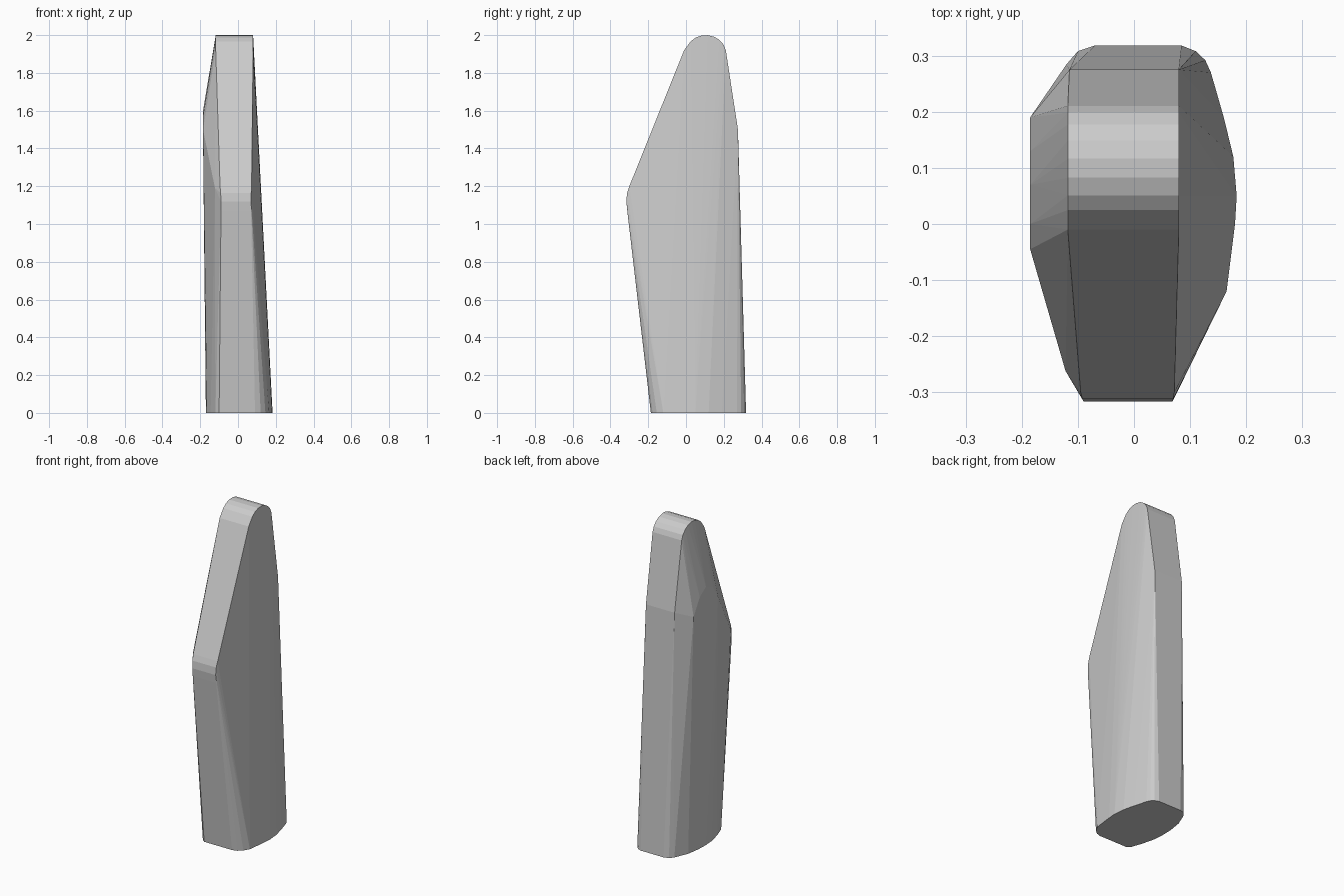
import bpy, bmesh, math

# Side profile of the front, tip and back strip: (y, z, left x, right x)
strip = [(0.275, 1.5, -0.115, 0.08), (0.215, 1.88, -0.118, 0.08),
         (-0.01, 1.92, -0.118, 0.08), (-0.3, 1.2, -0.095, 0.072),
         (-0.312, 1.165, -0.092, 0.07), (-0.316, 1.12, -0.09, 0.069),
         (-0.311, 1.07, -0.09, 0.069)]
# Rounded tip
for i in range(9):
    a = math.radians(12 + i * 18)
    strip.append((0.105 + 0.108 * math.cos(a), 1.9 + 0.1 * math.sin(a), -0.118, 0.08))

# Base outline (x, y) at ground level
base = [(-0.07, 0.318), (0.085, 0.318), (0.11, 0.308), (0.127, 0.292), (0.137, 0.27),
        (0.16, 0.19), (0.177, 0.12), (0.183, 0.05), (0.18, 0.0), (0.165, -0.12),
        (0.145, -0.155), (0.12, -0.177), (0.09, -0.186), (-0.1, -0.186),
        (-0.12, -0.17), (-0.145, -0.1), (-0.165, -0.02), (-0.17, 0.05),
        (-0.168, 0.12), (-0.155, 0.2), (-0.12, 0.285), (-0.1, 0.308)]

# Ridge where the left side meets its upper bevel
ridge = [(-0.185, 0.19, 1.46), (-0.185, 0.13, 1.56), (-0.185, 0.07, 1.6),
         (-0.185, 0.0, 1.57), (-0.185, -0.045, 1.5), (-0.122, -0.262, 1.19)]

points = [(x, y, z) for y, z, xl, xr in strip for x in (xl, xr)]
points += [(x, y, 0) for x, y in base] + ridge

# Convex body stretched over the outlines
bm = bmesh.new()
for p in points:
    bm.verts.new(p)
bmesh.ops.convex_hull(bm, input=bm.verts[:])
bmesh.ops.delete(bm, geom=[v for v in bm.verts if not v.link_faces], context='VERTS')
bmesh.ops.dissolve_limit(bm, angle_limit=math.radians(0.5), verts=bm.verts[:], edges=bm.edges[:])
bmesh.ops.recalc_face_normals(bm, faces=bm.faces[:])
mesh = bpy.data.meshes.new("tapered_blade")
bm.to_mesh(mesh)
bm.free()
blade = bpy.data.objects.new("tapered_blade", mesh)
bpy.context.collection.objects.link(blade)
